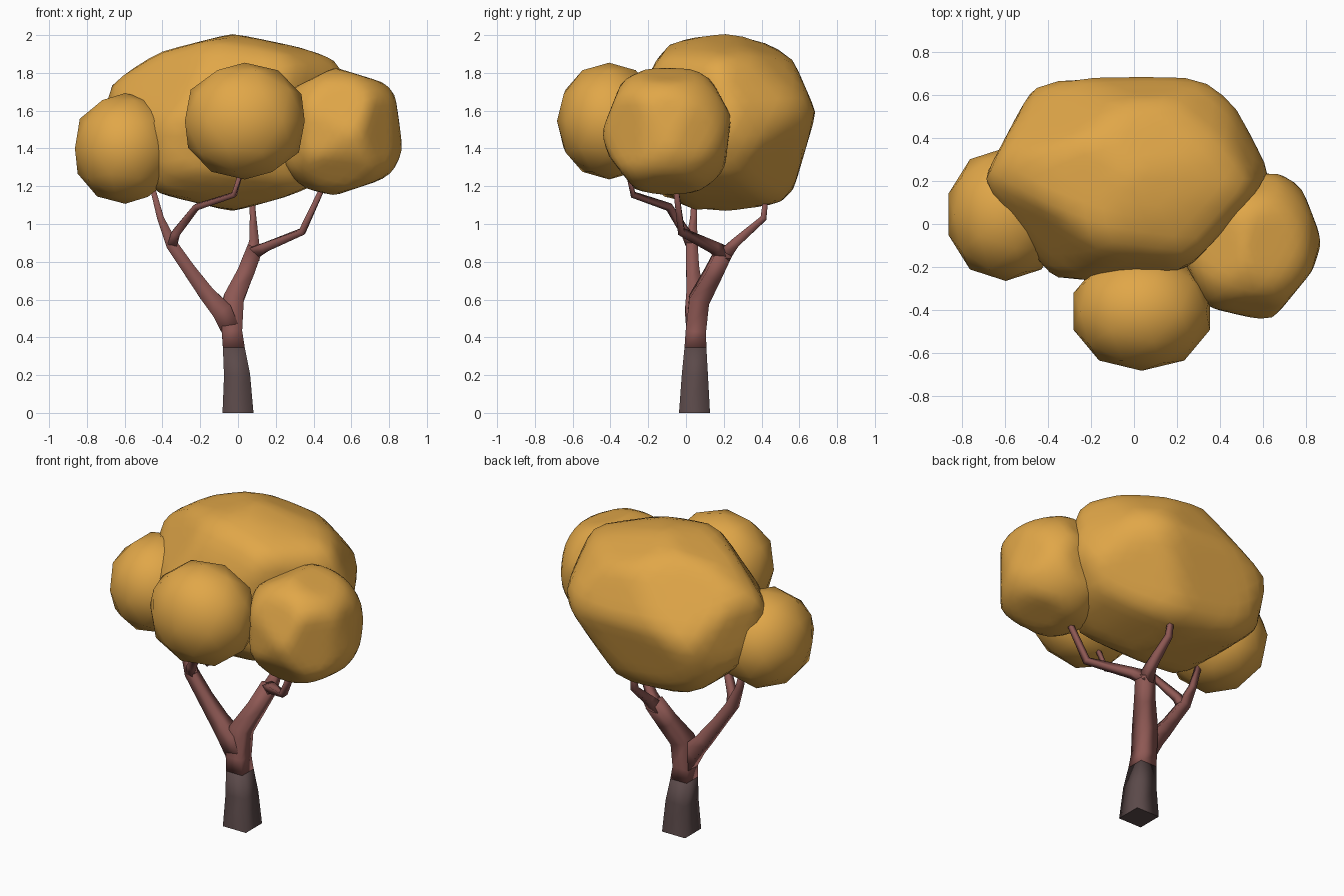
import bpy, bmesh
from math import sin, cos, radians
from mathutils import Vector

if "Cube" in bpy.data.objects:
    bpy.data.objects.remove(bpy.data.objects["Cube"])


def material(name, rgb):
    m = bpy.data.materials.new(name)
    m.diffuse_color = (*rgb, 1)
    m.use_nodes = True
    m.node_tree.nodes["Principled BSDF"].inputs["Base Color"].default_value = m.diffuse_color
    return m


LEAF = material("golden leaves", (0.75, 0.385, 0.065))
BARK = material("reddish bark", (0.27, 0.098, 0.088))
DARK = material("dark bark", (0.105, 0.068, 0.068))


def finish(bm, name, mat, angle):
    bmesh.ops.recalc_face_normals(bm, faces=bm.faces[:])
    me = bpy.data.meshes.new(name)
    bm.to_mesh(me)
    bm.free()
    me.materials.append(mat)
    ob = bpy.data.objects.new(name, me)
    bpy.context.collection.objects.link(ob)
    bpy.ops.object.select_all(action='DESELECT')
    ob.select_set(True)
    bpy.context.view_layer.objects.active = ob
    bpy.ops.object.shade_smooth_by_angle(angle=angle)
    return ob


def limb(name, path, mat=BARK):
    """Square tapered tube through (x, y, z, half width) points."""
    bm = bmesh.new()
    pts = [Vector(p[:3]) for p in path]
    rings = []
    for i, p in enumerate(path):
        t = pts[min(i + 1, len(pts) - 1)] - pts[max(i - 1, 0)]
        t.normalize()
        if p[2] < .01 or .34 < p[2] < .35:  # level rings at ground and colour seam
            t = Vector((0, 0, 1))
        v = Vector((0, 1, 0))
        v = (v - t * v.dot(t)).normalized()
        u = v.cross(t)
        rings.append([bm.verts.new(pts[i] + (u * a + v * b) * p[3])
                      for a, b in ((1, 1), (-1, 1), (-1, -1), (1, -1))])
    for r0, r1 in zip(rings, rings[1:]):
        for k in range(4):
            j = (k + 1) % 4
            bm.faces.new((r0[k], r0[j], r1[j], r1[k]))
    bm.faces.new(rings[0])
    bm.faces.new(rings[-1])
    return finish(bm, name, mat, 1.75 if mat is BARK else 1.6)


def slanted(azimuth, tilt, side):
    """Right and up axes of a view turned round z and tilted."""
    a, t = radians(azimuth), radians(tilt)
    right = Vector((cos(a), sin(a), 0))
    toward = Vector((sin(a), -cos(a), 0))
    return right * side, Vector((0, 0, cos(t))) - toward * sin(t)


X, Y, Z = Vector((1, 0, 0)), Vector((0, 1, 0)), Vector((0, 0, 1))
FRONT, SIDE, TOP = (X, Z), (Y, Z), (X, Y)
FRONT_RIGHT = slanted(35, 20, 1)
BACK_LEFT = slanted(215, 20, -1)
BACK_RIGHT_LOW = slanted(135, -20, 1)


def reach(d, c, outline, axes):
    """Distance from c along d to the extruded convex outline."""
    (cx, cy), (dx, dy) = [(p.dot(axes[0]), p.dot(axes[1])) for p in (c, d)]
    best = 9.0
    for (x0, y0), (x1, y1) in zip(outline, outline[1:] + outline[:1]):
        nx, ny = y1 - y0, x0 - x1
        h = nx * (x0 - cx) + ny * (y0 - cy)
        s = nx * dx + ny * dy
        if h < 0:
            h, s = -h, -s
        if s > 1e-6:
            best = min(best, h / s)
    return best


def clump(name, centre, radii, power=2.0, cap=1.0, outlines=()):
    """Rounded leaf mass, trimmed to convex outlines in several views."""
    bm = bmesh.new()
    bmesh.ops.create_icosphere(bm, subdivisions=4 if outlines else 2, radius=1)
    c = Vector(centre)
    for v in bm.verts:
        d = Vector([v.co[i] * radii[i] for i in range(3)])
        r = cap / sum(abs(v.co[i]) ** power for i in range(3)) ** (1 / power)
        for axes, outline in outlines:
            r = min(r, reach(d, c, outline, axes))
        v.co = c + d * r
    if outlines:  # soften the trimmed edges
        bmesh.ops.smooth_vert(bm, verts=bm.verts[:], factor=0.4, use_axis_x=True,
                              use_axis_y=True, use_axis_z=True)
    return finish(bm, name, LEAF, 1.2)


# trunk
limb("trunk_base", [(0, .045, 0, .082), (-.005, .047, .2, .069),
                    (-.022, .05, .345, .058)], DARK)
limb("trunk_and_right_bough", [(-.022, .05, .345, .058), (-.032, .052, .43, .054),
                               (-.025, .07, .6, .054), (.035, .14, .73, .045),
                               (.085, .205, .86, .042)])
# boughs and twigs
limb("left_bough", [(-.035, .052, .43, .048), (-.085, .05, .54, .054),
                    (-.165, .045, .63, .042), (-.26, .035, .76, .034),
                    (-.35, .03, .89, .031), (-.41, .04, 1.03, .018),
                    (-.46, .05, 1.22, .013)])
limb("front_twig", [(-.35, .03, .88, .026), (-.33, 0, .95, .022),
                    (-.22, -.09, 1.09, .016), (-.02, -.28, 1.155, .013),
                    (.02, -.31, 1.29, .012)])
limb("right_twig", [(.07, .2, .84, .034), (.14, .15, .875, .025),
                    (.34, -.025, .96, .018), (.47, -.06, 1.24, .013)])
limb("back_twig", [(.08, .2, .83, .036), (.085, .26, .9, .025),
                   (.08, .41, 1.03, .017), (.07, .43, 1.2, .012)])

# foliage
clump("main_foliage", (-.03, .21, 1.53), (.66, .48, .47), cap=1.13, outlines=(
    (FRONT, [(-.7, 1.73), (-.42, 1.91), (-.03, 2.01), (.5, 1.9), (.56, 1.8),
             (.645, 1.5), (.5, 1.25), (.28, 1.15), (-.03, 1.065), (-.42, 1.16),
             (-.7, 1.42)]),
    (SIDE, [(-.27, 1.6), (-.17, 1.85), (-.08, 1.97), (.2, 2.01), (.38, 2.01),
            (.56, 1.89), (.69, 1.59), (.57, 1.18), (.5, 1.11), (.2, 1.06),
            (.02, 1.065), (-.22, 1.27)]),
    (TOP, [(-.7, .21), (-.45, .685), (-.1, .695), (.3, .69), (.47, .56), (.645, .21),
           (.27, -.19), (.1, -.26), (-.36, -.28), (-.6, .03)]),
    (FRONT_RIGHT, [(.16, 2.05), (.44, 1.91), (.72, 1.6), (.69, 1.33), (.6, 1.0),
                   (.2, .9), (-.4, 1.0), (-.5, 1.57), (-.46, 1.83), (-.19, 1.99)]),
    (BACK_LEFT, [(.54, 1.82), (.13, 1.87), (-.18, 1.84), (-.52, 1.33), (-.37, .9),
                 (-.02, .82), (.345, .86), (.67, 1.33), (.71, 1.45)]),
    (BACK_RIGHT_LOW, [(-.28, 1.92), (0, 1.97), (.42, 1.91), (.8, 1.46), (.62, .94),
                      (.33, .87), (-.13, .95), (-.35, 1.2), (-.39, 1.48)])))
clump("right_foliage", (.54, -.1, 1.49), (.32, .34, .33), cap=1.08, outlines=(
    (FRONT, [(.25, 1.7), (.51, 1.83), (.77, 1.75), (.83, 1.7), (.878, 1.37),
             (.87, 1.3), (.75, 1.23), (.51, 1.15), (.3, 1.2), (.22, 1.35)]),
    (SIDE, [(-.45, 1.48), (-.34, 1.76), (-.2, 1.83), (.1, 1.83), (.24, 1.57),
            (.2, 1.25), (.1, 1.17), (-.12, 1.15), (-.27, 1.18), (-.41, 1.36)]),
    (TOP, [(.45, .2), (.63, .25), (.77, .2), (.878, -.08), (.83, -.22), (.65, -.44),
           (.58, -.445), (.35, -.39), (.23, -.17)])))
clump("left_foliage", (-.597, .045, 1.4), (.277, .31, .293), power=2.15)
clump("front_foliage", (.036, -.407, 1.545), (.33, .276, .309), power=2.15)
